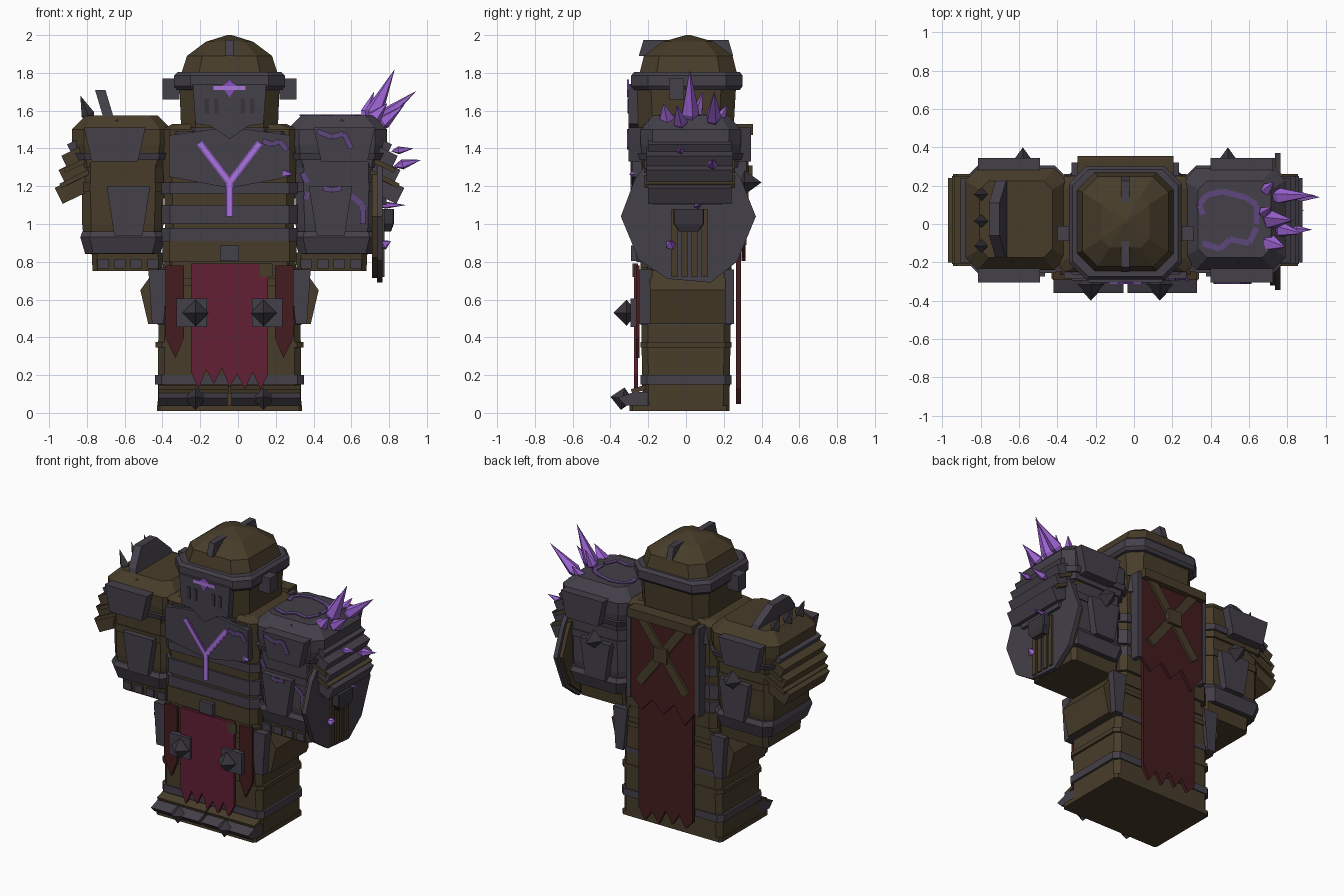
import bpy, bmesh, math, random
from mathutils import Vector, Matrix

if "Cube" in bpy.data.objects:
    bpy.data.objects.remove(bpy.data.objects["Cube"])
random.seed(4)
CX = -0.045  # body centre line

def mat(name, *c):
    m = bpy.data.materials.new(name)
    m.diffuse_color = (*c, 1)
    m.use_nodes = True
    m.node_tree.nodes["Principled BSDF"].inputs["Base Color"].default_value = m.diffuse_color
    return m

BROWN = mat("dark bronze", .065, .046, .023)
GREY = mat("dark iron", .058, .050, .067)
DARK = mat("black iron", .040, .036, .044)
RED = mat("crimson cloth", .124, .014, .035)
DRED = mat("dark red cloth", .056, .012, .013)
PURPLE = mat("purple crystal", .34, .13, .66)
GLOW = mat("bright purple", .40, .18, .72)
EDGE = mat("rune edge purple", .24, .08, .50)
CRACK = mat("dull purple", .112, .062, .20)

def make(name, m, verts, faces):
    me = bpy.data.meshes.new(name)
    me.from_pydata([tuple(v) for v in verts], [], faces)
    bm = bmesh.new(); bm.from_mesh(me)
    bmesh.ops.recalc_face_normals(bm, faces=bm.faces)
    bm.to_mesh(me); bm.free()
    me.materials.append(m)
    o = bpy.data.objects.new(name, me)
    bpy.context.collection.objects.link(o)
    return o

def bridge(name, m, rings):
    n = len(rings[0])
    f = [tuple(range(n))[::-1], tuple(range(n * (len(rings) - 1), n * len(rings)))]
    for r in range(len(rings) - 1):
        for i in range(n):
            j = (i + 1) % n
            f.append((r*n + i, r*n + j, r*n + n + j, r*n + n + i))
    return make(name, m, [v for r in rings for v in r], f)

def loft(name, m, x, y, levels, ch=.2):
    """Stack of corner-cut rectangles: levels are (z, half width, half depth)."""
    rings = []
    for z, a, b in levels:
        c = ch * 2 * min(a, b) * .6
        rings.append([(x + p, y + q, z) for p, q in ((a, c-b), (a, b-c), (a-c, b), (c-a, b),
                      (-a, b-c), (-a, c-b), (c-a, -b), (a-c, -b))])
    return bridge(name, m, rings)

def plate_xz(name, m, pts, y0, y1):
    return bridge(name, m, [[(x, y, z) for x, z in pts] for y in (y0, y1)])

def plate_yz(name, m, pts, x0, x1):
    return bridge(name, m, [[(x, y, z) for y, z in pts] for x in (x0, x1)])

def box(name, m, c, s, ry=0, rx=0):
    R = Matrix.Rotation(ry, 3, 'Y') @ Matrix.Rotation(rx, 3, 'X')
    q = ((-.5, -.5), (.5, -.5), (.5, .5), (-.5, .5))
    return bridge(name, m, [[Vector(c) + R @ Vector((a*s[0], b*s[1], k*s[2])) for a, b in q] for k in (-.5, .5)])

def spike(name, m, base, tip, r, n=4, back=.25):
    b, t = Vector(base), Vector(tip)
    d = t - b
    R = d.to_track_quat('Z', 'Y').to_matrix()
    ring = [b + R @ Vector((r*math.cos(2*math.pi*i/n), r*math.sin(2*math.pi*i/n), 0)) for i in range(n)]
    f = [(i, (i+1) % n, n) for i in range(n)] + [((i+1) % n, i, n+1) for i in range(n)]
    return make(name, m, ring + [t, b - d*back], f)

def strip(name, m, pts, w, nrm, t=.008):
    """Thin painted line along points lying on a flat surface."""
    nrm = Vector(nrm)
    for a, b in zip(pts, pts[1:]):
        a, b = Vector(a), Vector(b)
        s = (b - a).normalized().cross(nrm) * w / 2
        bridge(name, m, [[p + s, p - s, p - s + nrm*t, p + s + nrm*t] for p in (a, b)])

def zigzag(hw, top, low, high, n):
    pts = [(CX - hw, top), (CX + hw, top)]
    for i in range(2*n + 1):
        pts.append((CX + hw - hw*i/n, (high if i % 2 == 0 else low) + random.uniform(-.02, .02)))
    return pts

# legs and base
loft("base_slab", BROWN, CX, -.035, [(.01, .385, .265), (.04, .385, .265)], .05)
loft("legs", BROWN, CX, 0, [(.04, .38, .23), (.35, .378, .235), (.48, .375, .235), (.8, .35, .23)], .12)
for z, h, m, e in ((.175, .05, GREY, .395), (.36, .03, BROWN, .393), (.48, .03, GREY, .38), (.66, .03, BROWN, .37), (.74, .06, BROWN, .365)):
    loft("leg_band", m, CX, 0, [(z - h/2, e, .24), (z + h/2, e, .24)], .12)
for s in (-1, 1):
    xa, xb = sorted((CX + s*.01, CX + s*.375))
    plate_yz("toe_guard", GREY, [(-.2, .11), (-.27, .112), (-.36, .08), (-.32, .04), (-.2, .04)], xa, xb)
    box("toe_trim", BROWN, (CX + s*.19, -.25, .125), (.37, .08, .025), rx=.3)
    spike("toe_spike", DARK, (CX + s*.18, -.335, .075), (CX + s*.18, -.40, .085), .06, 4, .9)
    # hip plates, widest part way up
    plate_xz("hip_plate", BROWN, [(CX + s*d, z) for d, z in ((.35, .75), (.40, .75), (.472, .65), (.43, .47), (.35, .47))], -.19, .21)
    for ya, yb in ((-.25, -.18), (.2, .255)):
        plate_xz("hip_plate_edge", GREY, [(CX + s*d, z) for d, z in ((.32, .76), (.43, .76), (.41, .47), (.35, .47))], ya, yb)
    # cloth side strips and spiked pads
    a, b, c = (CX + s*v for v in (.24, .34, .285))
    plate_xz("side_cloth", DRED, [(a, .78), (b, .78), (b, .4), (c, .29), (a, .4)], -.265, -.245)
    box("spiked_pad", GREY, (CX + s*.2, -.275, .53), (.16, .04, .15))
    spike("pad_spike", DARK, (CX + s*.18, -.315, .53), (CX + s*.18, -.385, .53), .07, 4, .8)
plate_xz("front_cloth", RED, zigzag(.205, .79, .14, .22, 5), -.275, -.255)
box("cloth_patch", BROWN, (CX + .195, -.277, .755), (.065, .01, .07))

# torso with alternating bands
loft("torso", BROWN, CX, 0, [(.76, .35, .24), (1.0, .34, .24), (1.5, .36, .25), (1.53, .3, .22)], .15)
for z, h in ((.945, .07), (1.05, .1), (1.19, .06)):
    loft("torso_band", GREY, CX, 0, [(z - h/2, .36, .255), (z + h/2, .36, .255)], .15)
loft("belt", BROWN, CX, 0, [(.8, .355, .262), (.91, .355, .262)], .12)
box("buckle", GREY, (CX, -.27, .845), (.1, .04, .08))
plate_xz("chest_plate", GREY, [(CX-.32, 1.25), (CX, 1.19), (CX+.32, 1.25), (CX+.32, 1.47), (CX+.1, 1.5), (CX-.1, 1.5), (CX-.32, 1.47)], -.285, -.2)
loft("collar", GREY, CX, 0, [(1.38, .33, .27), (1.49, .32, .265)], .15)
arms = [[(CX + s*.16, -.285, 1.43), (CX, -.285, 1.22)] for s in (-1, 1)]
for line in arms + [[(CX, -.285, 1.23), (CX, -.285, 1.04)]]:
    strip("chest_rune_edge", EDGE, line, .036, (0, -1, 0), .006)
    strip("chest_rune", GLOW, line, .02, (0, -1, 0), .009)

# helmet
loft("helmet_lower", BROWN, CX, 0, [(1.47, .255, .25), (1.73, .265, .265)], .25)
loft("helmet_neck_rim", GREY, CX, 0, [(1.48, .262, .262), (1.51, .262, .265)], .25)
loft("helmet_band", GREY, CX, .005, [(1.71, .28, .28), (1.73, .295, .295), (1.785, .295, .295), (1.805, .275, .28)], .25)
loft("helmet_dome", BROWN, CX, .012, [(1.79, .257, .26), (1.89, .225, .235), (1.965, .125, .135), (2.0, .012, .012)], .3)
plate_xz("face_plate", GREY, [(CX + x, z) for x, z in ((-.18, 1.53), (-.1, 1.52), (0, 1.45), (.1, 1.52), (.18, 1.53), (.195, 1.74), (-.195, 1.74))], -.305, -.23)
for s in (-1, 1):
    for d in (.07, .12):
        box("visor_slit", DARK, (CX + s*d, -.307, 1.625), (.025, .008, .08))
    box("ear_guard", GREY, (CX + s*.31, -.05, 1.715), (.09, .08, .11))
    plate_yz("crest_fin", GREY, [(s*.25, 1.89), (s*.225, 1.975), (s*.07, 1.975), (s*.09, 1.88)], CX - .022, CX + .022)
box("brow_rune", GLOW, (CX, -.307, 1.72), (.17, .01, .022))
plate_xz("brow_rune_point", EDGE, [(CX-.04, 1.73), (CX, 1.765), (CX+.04, 1.73), (CX, 1.67)], -.312, -.303)

# arms, mirrored about the body centre
for s in (-1, 1):
    X = lambda d: CX + s*d
    ax, M = X(.565), GREY if s > 0 else BROWN
    loft("arm", M, ax, .015, [(.84, .2, .22), (1.0, .215, .24), (1.35, .22, .245)], .18)
    loft("wrist_band", GREY, ax, .015, [(.845, .2, .24), (.93, .225, .265), (.96, .215, .25)], .18)
    loft("elbow_band", M, ax, .015, [(1.17, .222, .25), (1.22, .222, .25)], .18)
    loft("fist", BROWN, X(.54), .015, [(.75, .185, .2), (.85, .19, .21)], .12)
    for i in range(4):
        box("knuckle", GREY, (X(.405 + i*.088), -.19, .79), (.06, .03, .05))
    loft("pauldron", M, X(.57), .025, [(1.3, .24, .25), (1.42, .265, .265), (1.5, .265, .265), (1.575, .19, .2)], .2)
    loft("pauldron_rim", GREY, X(.57), .025, [(1.34, .255, .27), (1.375, .265, .28)], .2)
    for y0, y1 in ((-.305, -.22), (.26, .345)):
        plate_xz("shoulder_plate", GREY, [(X(.445), 1.51), (X(.77), 1.51), (X(.73), 1.33), (X(.485), 1.33)], y0, y1)
    for y0, y1 in ((-.275, -.2), (.24, .305)):
        plate_xz("arm_plate", GREY, [(X(.42), 1.2), (X(.65), 1.2), (X(.61), .94), (X(.46), .94)], y0, y1)
    spike("arm_back_spike", DARK, (X(.535), .31, 1.22), (X(.535), .40, 1.22), .065, 4)
    # overlapping outer shoulder plates
    for d, z, w, m in ((.705, 1.445, .44, GREY), (.735, 1.385, .46, M), (.75, 1.31, .46, M), (.77, 1.215, .44, M)):
        box("shoulder_lame", m, (X(d), .02, z), (.3, w, .095), ry=s*.46)
    for d, z in ((.735, 1.345), (.755, 1.265)):
        box("shoulder_lame_trim", BROWN, (X(d + .012), .02, z), (.285, .48, .025), ry=s*.46)

# left shoulder fin and spikes
fin = [(-.19, 1.5), (-.17, 1.58), (-.06, 1.69), (.11, 1.69), (.22, 1.58), (.245, 1.5)]
bridge("shoulder_fin", GREY, [[(x - (z - 1.55)*.3, y, z + .02) for y, z in fin] for x in (-.715, -.66)])
for y in (.155, .015, -.115):
    spike("shoulder_spike", DARK, (-.795, y, 1.58), (-.835, y, 1.68), .035, 4, .8)

# shield on the right arm
rim = [(-.2, 1.33), (-.27, 1.24), (-.345, 1.04), (-.25, .81), (-.1, .71), (.13, .69), (.27, .8), (.37, 1.04), (.29, 1.24), (.22, 1.33)]
plate_yz("shield", GREY, rim, .735, .765)
plate_yz("shield_backing", BROWN, [(.015 + (y-.015)*.93, 1.02 + (z-1.02)*.93) for y, z in rim], .71, .737)
for i in range(4):
    box("shield_slat", BROWN, (.768, -.06 + i*.053, .9), (.016, .032, .36))
plate_yz("shield_brace", GREY, [(-.2, 1.2), (-.17, 1.1), (.19, 1.1), (.22, 1.2)], .76, .785)
loft("shield_boss", DARK, .785, .015, [(.96, .025, .05), (1.0, .04, .08), (1.08, .04, .08)], .1)

# crystals growing from the right shoulder, widest a third of the way up
for b, t, r in (((.72, .02, 1.59), (.83, .02, 1.82), .05), ((.765, .145, 1.565), (.945, .15, 1.705), .042),
                ((.71, -.1, 1.55), (.79, -.12, 1.64), .05), ((.68, .06, 1.59), (.72, .09, 1.7), .032),
                ((.69, .18, 1.56), (.73, .22, 1.63), .035), ((.77, -.03, 1.54), (.88, -.05, 1.63), .04),
                ((.85, -.03, 1.39), (.93, -.03, 1.4), .022), ((.87, .14, 1.315), (.97, .14, 1.34), .028),
                ((.77, -.08, .89), (.81, -.08, .91), .03), ((.78, .06, 1.1), (.89, .07, 1.1), .02),
                ((.25, -.27, 1.27), (.29, -.30, 1.26), .025)):
    spike("crystal", PURPLE, b, t, r, 5, .5)

# purple cracks on the right shoulder and arm
top = [(.36, .05), (.34, .1), (.38, .15), (.46, .17), (.58, .14), (.64, .1), (.64, .0)], [(.36, -.1), (.45, -.13), (.5, -.08), (.6, -.1), (.64, -.02)]
for line in top:
    strip("shoulder_crack", CRACK, [(x, y, 1.573) for x, y in line], .03, (0, 0, 1))
for y, line in ((-.305, [(.42, 1.49), (.5, 1.46), (.56, 1.48), (.6, 1.4)]), (-.275, [(.45, 1.19), (.5, 1.18), (.55, 1.19)]),
                (-.285, [(.13, 1.44), (.18, 1.42), (.22, 1.44), (.26, 1.39)]), (-.226, [(.6, 1.15), (.66, 1.1), (.66, 1.0)]),
                (-.226, [(.34, 1.27), (.37, 1.21), (.36, 1.13)])):
    strip("front_crack", CRACK, [(x, y, z) for x, z in line], .028, (0, -1, 0))

# back banner
plate_xz("long_cape", DRED, zigzag(.21, 1.0, .06, .14, 4), .265, .29)
plate_xz("short_cape", DRED, zigzag(.25, 1.5, .82, .91, 3), .295, .315)
box("banner_bar", BROWN, (CX, .31, 1.5), (.5, .09, .06))
for s in (-1, 1):
    box("banner_frame", GREY, (CX + s*.265, .285, 1.2), (.03, .07, .62))
    box("banner_strap", BROWN, (CX, .322, 1.26), (.06, .02, .6), ry=s*.65)
box("banner_knot", BROWN, (CX, .335, 1.26), (.1, .035, .1))
